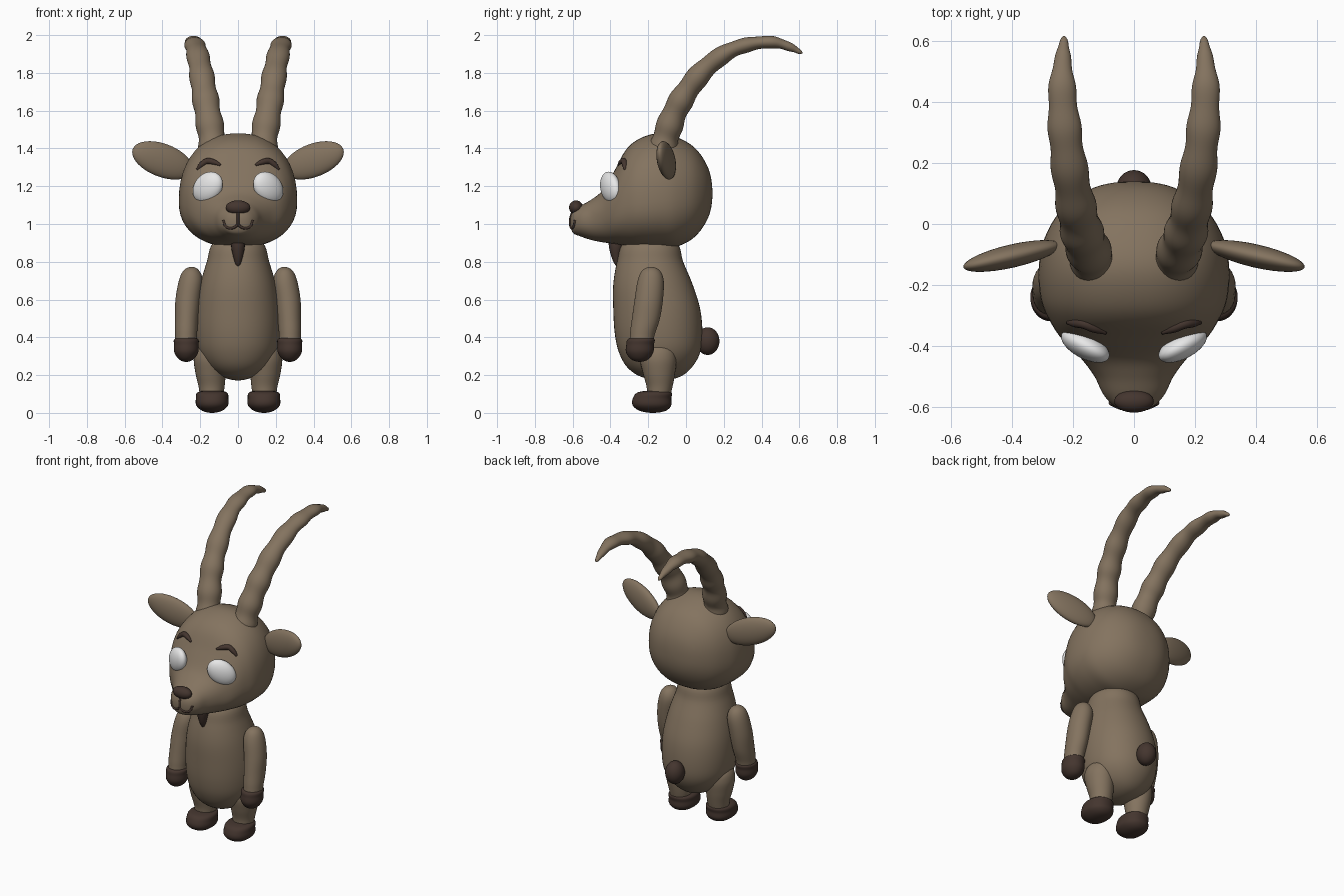
import bpy, bmesh, math
from mathutils import Vector, Euler
from mathutils.bvhtree import BVHTree

if "Cube" in bpy.data.objects:
    bpy.data.objects.remove(bpy.data.objects["Cube"])


def material(name, r, g, b):
    m = bpy.data.materials.new(name)
    m.use_nodes = True
    m.diffuse_color = (r, g, b, 1)
    m.node_tree.nodes["Principled BSDF"].inputs["Base Color"].default_value = (r, g, b, 1)
    return m


FUR = material("brown fur", .23, .172, .115)
DARK = material("dark brown", .058, .036, .028)
WHITE = material("eye white", .88, .88, .88)


def finish(name, bm, mat, side=1):
    for v in bm.verts:
        v.co.x *= side
    bmesh.ops.recalc_face_normals(bm, faces=bm.faces)
    for f in bm.faces:
        f.smooth = True
    me = bpy.data.meshes.new(name)
    bm.to_mesh(me)
    me.materials.append(mat)
    ob = bpy.data.objects.new(name, me)
    bpy.context.collection.objects.link(ob)
    return bm


def spline(rows, steps):
    """Smooth rows (x, y, z, a, b_up, b_down); zero-radius ends are rounded off."""
    def beyond(end, nxt):
        if end[3] == 0:
            return list(nxt[:3]) + [-r for r in nxt[3:]]
        return [2 * e - n for e, n in zip(end, nxt)]
    pts = [beyond(rows[0], rows[1])] + list(rows) + [beyond(rows[-1], rows[-2])]
    out = []
    for i in range(1, len(pts) - 2):
        for s in range(steps):
            t = s / steps
            out.append([.5 * (2 * b + (c - a) * t + (2 * a - 5 * b + 4 * c - d) * t * t
                              + (3 * b - a - 3 * c + d) * t ** 3)
                        for a, b, c, d in zip(*pts[i - 1:i + 3])])
    return out + [list(rows[-1])]


def loft(name, rows, mat, side=1, plane=None, ref=None, power=2.0, seg=32, steps=6,
         ridges=0, depth=0):
    """Skin rings along rows, in a fixed plane or square to the path."""
    rows = spline(rows, steps)
    bm, rings, n = bmesh.new(), [], len(rows)
    for i, (x, y, z, a, up, down) in enumerate(rows):
        c = Vector((x, y, z))
        if plane:
            u, v = plane
        else:
            t = (Vector(rows[min(i + 1, n - 1)][:3]) - Vector(rows[max(i - 1, 0)][:3])).normalized()
            u = (ref - t * ref.dot(t)).normalized()
            v = t.cross(u)
        k = 1 + depth * math.sin(2 * math.pi * ridges * i / (n - 1))
        ring = []
        for j in range(seg):
            w = 2 * math.pi * j / seg
            cu, sv = math.cos(w), math.sin(w)
            pu = math.copysign(abs(cu) ** (2 / power), cu) * max(a, .0005)
            pv = math.copysign(abs(sv) ** (2 / power), sv) * max(up if sv > 0 else down, .0005)
            ring.append(bm.verts.new(c + (u * pu + v * pv) * k))
        rings.append(ring)
    for r, q in zip(rings, rings[1:]):
        for j in range(seg):
            bm.faces.new((r[j], r[(j + 1) % seg], q[(j + 1) % seg], q[j]))
    bm.faces.new(rings[0])
    bm.faces.new(rings[-1])
    return finish(name, bm, mat, side)


def ellipsoid(name, loc, size, mat, side=1, rot=(0, 0, 0)):
    bm = bmesh.new()
    bmesh.ops.create_uvsphere(bm, u_segments=32, v_segments=20, radius=1)
    turn = Euler([math.radians(r) for r in rot]).to_matrix()
    for v in bm.verts:
        v.co = turn @ Vector([c * s for c, s in zip(v.co, size)]) + Vector(loc)
    finish(name, bm, mat, side)


X, Y, Z = Vector((1, 0, 0)), Vector((0, 1, 0)), Vector((0, 0, 1))
FLAT, UPRIGHT = (X, Y), (X, Z)


def column(rows):
    """(x, y, z, half width, half depth) to loft rows."""
    return [(x, y, z, a, b, b) for x, y, z, a, b in rows]


# Head with muzzle: y, half width, centre height, rise, drop
head_rows = [(.14, 0, 1.16, 0, 0), (.12, .13, 1.16, .13, .12), (.05, .235, 1.15, .25, .215),
             (-.05, .295, 1.13, .33, .25), (-.15, .313, 1.12, .36, .245),
             (-.25, .305, 1.11, .34, .232), (-.32, .275, 1.10, .29, .215),
             (-.38, .235, 1.07, .21, .175), (-.44, .175, 1.04, .14, .137),
             (-.50, .13, 1.02, .11, .105), (-.56, .10, 1.015, .08, .08),
             (-.60, .06, 1.01, .055, .055), (-.613, 0, 1.01, 0, 0)]
head = loft("head", [(0, y, z, w, up, dn) for y, w, z, up, dn in head_rows], FUR,
            plane=UPRIGHT, power=2.25, seg=48)
surface = BVHTree.FromBMesh(head)


def on_face(x, z, r):
    hit = surface.ray_cast(Vector((x, -2, z)), Y)[0]
    return (x, hit.y if hit else -.4, z, r, r, r)


# Body
loft("body", column([(0, -.13, .172, 0, 0), (0, -.135, .19, .08, .10), (0, -.14, .24, .155, .17),
                     (0, -.14, .32, .205, .215), (0, -.145, .42, .222, .232),
                     (0, -.155, .55, .22, .23), (0, -.175, .68, .20, .21),
                     (0, -.19, .80, .165, .175), (0, -.19, .90, .13, .14),
                     (0, -.19, .96, 0, 0)]), FUR, plane=FLAT, power=2.1, seg=48)

# Tail, nose, beard and the centre line of the mouth
ellipsoid("tail", (0, .115, .38), (.058, .062, .073), DARK)
ellipsoid("nose", (0, -.582, 1.087), (.065, .037, .038), DARK)
loft("beard", column([(0, -.37, .93, .035, .04), (0, -.37, .88, .036, .038),
                      (0, -.37, .83, .026, .026), (0, -.365, .79, .014, .014),
                      (0, -.36, .768, 0, 0)]), DARK, plane=FLAT, seg=16)
loft("mouth_line", [on_face(0, z, .007) for z in (1.06, 1.03, .997)], DARK, ref=X, seg=8)

for name, s in (("left", 1), ("right", -1)):
    # Face details
    loft(name + "_mouth_curve", [on_face(x, z, .007) for x, z in
         ((0, .998), (.02, .982), (.045, .978), (.067, .99), (.077, 1.02))], DARK, s, ref=Y, seg=8)
    loft(name + "_eyebrow", [on_face(x, z, r) for x, z, r in
         ((.092, 1.312, .006), (.13, 1.328, .015), (.165, 1.332, .016),
          (.195, 1.312, .014), (.218, 1.288, .006))], DARK, s, ref=Y, seg=12)
    ellipsoid(name + "_eye", (.16, -.40, 1.193), (.095, .042, .075), WHITE, s, (0, 40, 28))
    ellipsoid(name + "_ear", (.40, -.105, 1.337), (.172, .038, .088), FUR, s, (0, -20, -13))

    # Ridged horn sweeping up and back
    loft(name + "_horn", [(x, y, z, a, b, b) for x, y, z, a, b in
         ((.13, -.125, 1.38, .075, .075), (.142, -.10, 1.48, .072, .07),
          (.162, -.055, 1.60, .07, .066), (.18, .01, 1.71, .067, .061),
          (.198, .10, 1.82, .062, .055), (.217, .22, 1.91, .057, .045),
          (.23, .34, 1.952, .052, .037), (.236, .46, 1.962, .042, .031),
          (.233, .55, 1.937, .025, .022), (.23, .60, 1.912, .013, .012),
          (.23, .617, 1.905, 0, 0))], FUR, s, ref=X, steps=10, ridges=9, depth=.055)

    # Arm and hand hoof
    loft(name + "_arm", column([(.245, -.185, .773, 0, 0), (.247, -.185, .755, .04, .045),
                                (.25, -.187, .70, .063, .069), (.265, -.197, .60, .066, .075),
                                (.272, -.212, .50, .062, .074), (.275, -.23, .42, .058, .066),
                                (.275, -.238, .36, .05, .055), (.275, -.24, .34, 0, 0)]),
         FUR, s, plane=FLAT)
    loft(name + "_hand_hoof", column([(.274, -.245, .27, 0, 0), (.274, -.245, .283, .038, .045),
                                      (.274, -.245, .32, .063, .072), (.274, -.243, .36, .065, .073),
                                      (.274, -.237, .393, .06, .067), (.274, -.235, .40, 0, 0)]),
         DARK, s, plane=FLAT)

    # Leg and foot hoof
    loft(name + "_leg", column([(.14, -.145, .08, .06, .06), (.14, -.14, .14, .069, .069),
                                (.145, -.143, .21, .08, .085), (.148, -.147, .29, .086, .097),
                                (.14, -.147, .35, .07, .08), (.13, -.147, .39, 0, 0)]),
         FUR, s, plane=FLAT)
    loft(name + "_foot_hoof", column([(.137, -.175, 0, 0, 0), (.137, -.176, .01, .05, .066),
                                      (.137, -.18, .038, .083, .101), (.137, -.18, .075, .086, .102),
                                      (.137, -.166, .11, .075, .086), (.137, -.16, .118, 0, 0)]),
         DARK, s, plane=FLAT, power=2.2)
